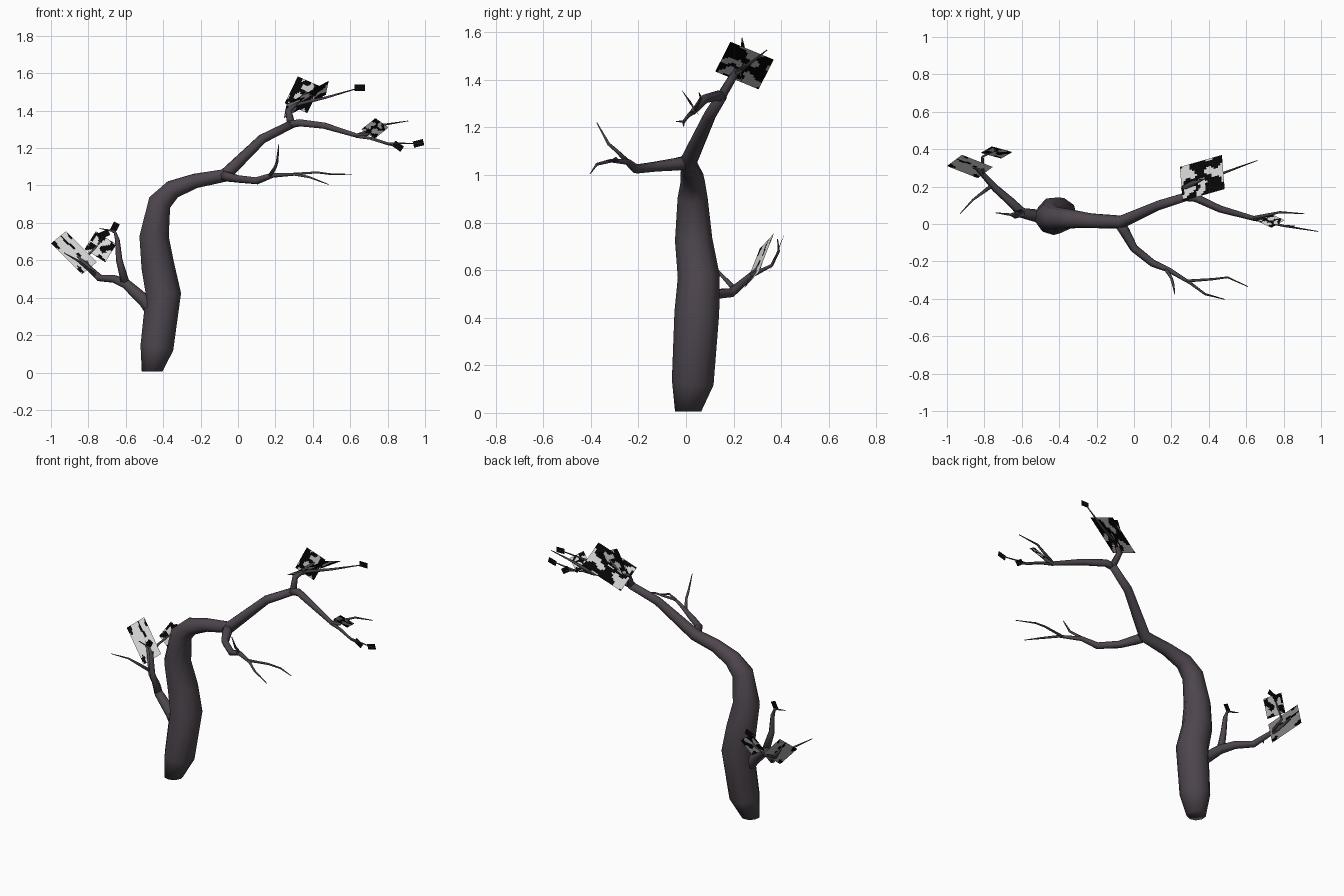
import bpy, bmesh, math
from mathutils import Vector, noise


def material(name, rgb):
    m = bpy.data.materials.new(name)
    m.diffuse_color = (*rgb, 1)
    return m


bark = material("dark_bark", (0.075, 0.062, 0.075))
grey = material("pale_grey_leaf", (0.68, 0.68, 0.68))
black = material("black_leaf", (0.002, 0.002, 0.002))


def finish(bm, name, mats, smooth=False):
    me = bpy.data.meshes.new(name)
    bm.to_mesh(me)
    bm.free()
    for m in mats:
        me.materials.append(m)
    for p in me.polygons:
        p.use_smooth = smooth
    ob = bpy.data.objects.new(name, me)
    bpy.context.collection.objects.link(ob)
    return ob


def limb(name, pts, sides=6):
    """Tapered tube through (x, y, z, radius) points."""
    bm = bmesh.new()
    c = [Vector(p[:3]) for p in pts]
    side, rings = Vector((0.3, 1, 0)), []
    for i, p in enumerate(pts):
        a = (c[i] - c[i - 1]).normalized() if i else Vector()
        b = (c[i + 1] - c[i]).normalized() if i < len(c) - 1 else Vector()
        t = (a + b).normalized()
        if name == "trunk" and i == 0:
            t = Vector((0, 0, 1))
        side = (side - t * side.dot(t)).normalized()
        up = t.cross(side)
        rings.append([bm.verts.new(c[i] + p[3] * (side * math.cos(k * math.tau / sides)
                      + up * math.sin(k * math.tau / sides))) for k in range(sides)])
    for r, s in zip(rings, rings[1:]):
        for k in range(sides):
            n = (k + 1) % sides
            bm.faces.new((r[k], r[n], s[n], s[k]))
    bm.faces.new(rings[0][::-1])
    bm.faces.new(rings[-1])
    bmesh.ops.recalc_face_normals(bm, faces=bm.faces)
    return finish(bm, name, [bark], True)


def leaf_card(name, origin, corner_u, corner_v, dark, seed, n=18):
    """Flat rectangle from three corners, with blotchy black patches."""
    o = Vector(origin)
    u, v = Vector(corner_u) - o, Vector(corner_v) - o
    bm = bmesh.new()
    g = [[bm.verts.new(o + u * i / n + v * j / n) for j in range(n + 1)] for i in range(n + 1)]
    cells = []
    for i in range(n):
        for j in range(n):
            f = bm.faces.new((g[i][j], g[i + 1][j], g[i + 1][j + 1], g[i][j + 1]))
            cells.append((noise.noise(Vector((i * 0.24, j * 0.24, seed * 3.7))), f))
    cells.sort(key=lambda q: q[0])
    for _, f in cells[:int(len(cells) * dark)]:
        f.material_index = 1
    return finish(bm, name, [grey, black])


def small_leaf(name, centre, angle, w=0.056, h=0.034):
    """Small upright black leaf facing the front."""
    bm = bmesh.new()
    ca, sa = math.cos(angle), math.sin(angle)
    bm.faces.new([bm.verts.new(Vector(centre) + Vector((a * w * ca - b * h * sa, 0, a * w * sa + b * h * ca)))
                  for a, b in ((-.5, -.5), (.5, -.5), (.5, .5), (-.5, .5))])
    return finish(bm, name, [black])


# Trunk leaning over into the main bough
limb("trunk", [(-.46, .01, .005, .056), (-.435, .03, .13, .09), (-.40, .047, .42, .096),
               (-.43, .055, .57, .09), (-.45, .033, .73, .08), (-.42, .028, .91, .064),
               (-.35, .028, .98, .052), (-.23, .017, 1.025, .04), (-.07, .01, 1.055, .036),
               (.13, .10, 1.25, .026), (.29, .15, 1.33, .023)], 9)

# Upper right limbs and twigs
limb("right_branch", [(.27, .145, 1.325, .022), (.33, .14, 1.335, .022), (.46, .08, 1.32, .019),
                      (.64, .03, 1.265, .013), (.70, .03, 1.275, .009)])
limb("right_twig_upper", [(.63, .03, 1.265, .011), (.72, .05, 1.30, .008), (.78, .063, 1.325, .006), (.91, .055, 1.345, .002)])
limb("right_twig_lower", [(.63, .03, 1.265, .011), (.72, .01, 1.25, .008), (.80, -.01, 1.225, .006), (.985, -.04, 1.225, .002)])
limb("right_twig_short", [(.71, .01, 1.25, .007), (.80, -.01, 1.22, .005), (.86, -.01, 1.205, .002)])
limb("top_branch", [(.285, .145, 1.325, .022), (.27, .19, 1.40, .019), (.32, .22, 1.45, .013), (.37, .24, 1.50, .004)])
limb("top_twig", [(.30, .21, 1.43, .011), (.47, .27, 1.47, .007), (.66, .34, 1.525, .002)])

# Front branch
limb("front_branch", [(-.08, .01, 1.055, .03), (-.05, -.04, 1.045, .028), (0, -.13, 1.035, .022),
                      (.10, -.21, 1.025, .02), (.185, -.245, 1.055, .014), (.30, -.315, 1.06, .008),
                      (.38, -.375, 1.045, .006), (.485, -.403, 1.005, .002)])
limb("front_twig_up", [(.17, -.24, 1.05, .012), (.20, -.29, 1.10, .008), (.21, -.325, 1.13, .007), (.218, -.375, 1.22, .002)])
limb("front_twig_side", [(.28, -.305, 1.06, .008), (.42, -.295, 1.07, .006), (.50, -.285, 1.06, .005), (.61, -.335, 1.06, .002)])

# Lower left branch
limb("left_branch", [(-.44, .03, .31, .045), (-.50, .04, .385, .036), (-.60, .06, .475, .028),
                     (-.66, .12, .50, .023), (-.74, .19, .505, .02), (-.84, .30, .60, .012), (-.90, .33, .67, .004)])
limb("left_branch_up", [(-.60, .06, .47, .024), (-.635, .045, .60, .018), (-.645, .05, .71, .013), (-.66, .05, .755, .007), (-.74, .06, .77, .002)])
limb("left_twig_front", [(-.76, .205, .52, .012), (-.86, .13, .60, .006), (-.93, .055, .64, .002)])
limb("left_twig_back", [(-.81, .27, .575, .012), (-.81, .36, .62, .007), (-.75, .39, .68, .005), (-.72, .385, .73, .002)])

# Blotched leaf cards: corner, then its two neighbours
leaf_card("top_leaf_card", (.26, .123, 1.435), (.485, .187, 1.56), (.245, .305, 1.36), .6, 1)
leaf_card("top_cross_card", (.32, .235, 1.583), (.44, .25, 1.53), (.25, .22, 1.44), .7, 2)
leaf_card("right_leaf_card", (.66, .015, 1.30), (.735, -.02, 1.36), (.73, .055, 1.25), .5, 3)
leaf_card("left_leaf_card", (-1, .31, .69), (-.92, .37, .755), (-.835, .245, .525), .15, 4)
leaf_card("left_rear_card", (-.82, .38, .66), (-.76, .415, .755), (-.71, .35, .59), .5, 5)

# Small black leaves at twig ends
for i, (c, a) in enumerate([((.65, .335, 1.522), 0), ((.965, -.035, 1.225), .25), ((.855, -.01, 1.21), -.6),
                            ((-.66, .05, .775), 1.1), ((-.715, .385, .74), .4)]):
    small_leaf(f"small_leaf_{i + 1}", c, a)
